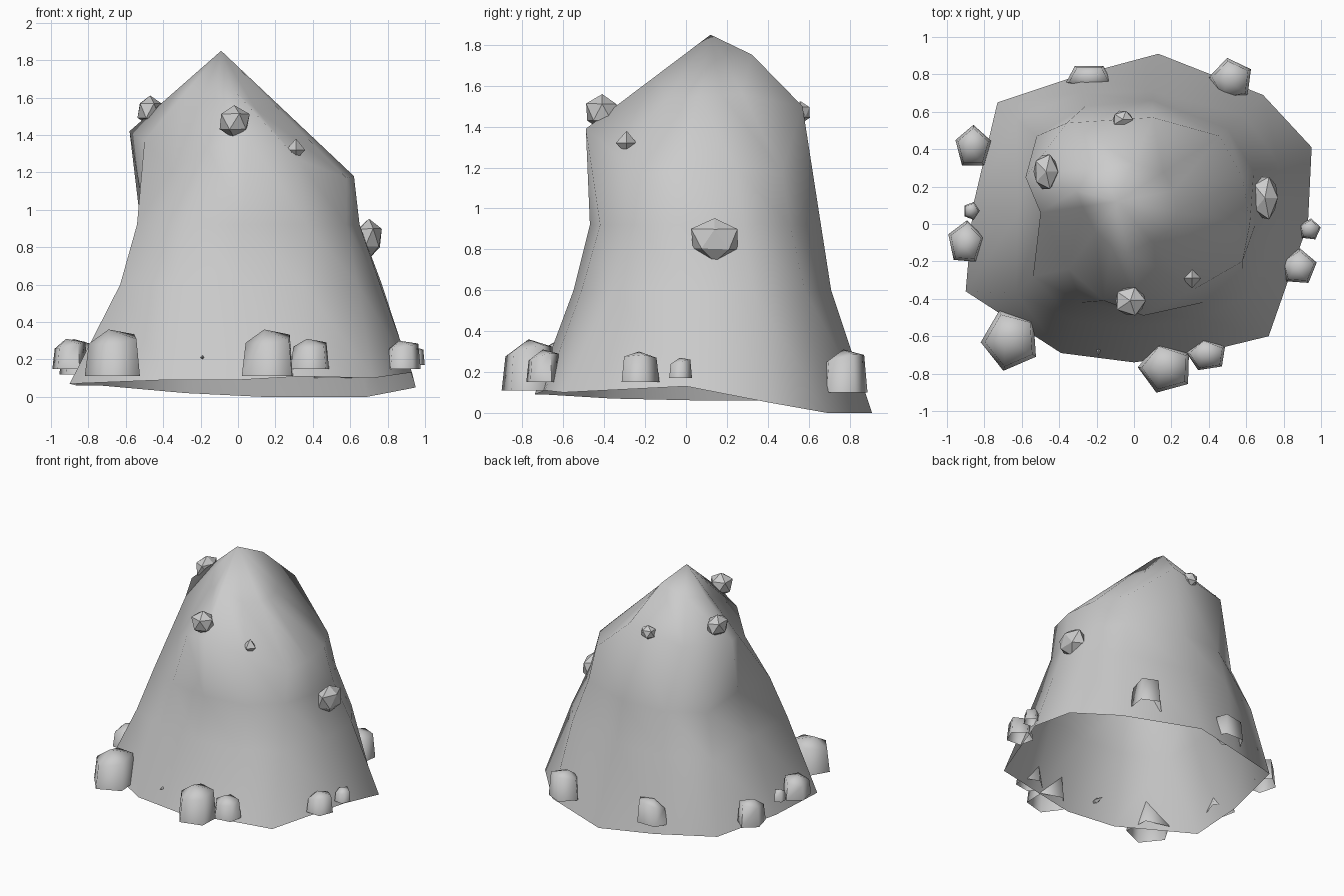
import bpy, bmesh, math, random
from mathutils import Vector

random.seed(4)

if "Cube" in bpy.data.objects:
    bpy.data.objects.remove(bpy.data.objects["Cube"])

stone = bpy.data.materials.new("stone grey")
stone.use_nodes = True
colour = (0.6, 0.6, 0.6, 1)
stone.diffuse_color = colour
stone.node_tree.nodes["Principled BSDF"].inputs["Base Color"].default_value = colour


def finish(bm, name, smooth_angle=None):
    """Turn a bmesh into a named object with the stone material."""
    bmesh.ops.recalc_face_normals(bm, faces=bm.faces[:])
    mesh = bpy.data.meshes.new(name)
    bm.to_mesh(mesh)
    bm.free()
    mesh.materials.append(stone)
    obj = bpy.data.objects.new(name, mesh)
    bpy.context.collection.objects.link(obj)
    if smooth_angle:
        bpy.ops.object.select_all(action="DESELECT")
        obj.select_set(True)
        bpy.context.view_layer.objects.active = obj
        bpy.ops.object.shade_smooth_by_angle(angle=math.radians(smooth_angle))
    return obj


def bridge(bm, lower, upper):
    """Join two closed rings of vertices with quads."""
    count = len(lower)
    for i in range(count):
        j = (i + 1) % count
        bm.faces.new((lower[i], lower[j], upper[j], upper[i]))


def cap(bm, ring, tip):
    """Close a ring with a fan to one point."""
    for i in range(len(ring)):
        bm.faces.new((ring[i], ring[(i + 1) % len(ring)], tip))


# Mound: an open shell lofted through irregular rings, clockwise from the back
foot = [(.13, .91, 0), (.69, .69, 0), (.95, .41, .05), (.93, 0, .13),
        (.72, -.6, .1), (.35, -.69, .11), (0, -.74, .09), (-.39, -.69, .09),
        (-.9, -.36, .07), (-.86, .1, .06), (-.73, .65, .06), (-.28, .8, .02)]
waist = [(.1, .71), (.59, .58), (.77, .33), (.76, 0), (.64, -.36), (.35, -.51),
         (.02, -.55), (-.32, -.52), (-.63, -.37), (-.62, .05), (-.63, .56), (-.29, .7)]
neck = [(.1, .66), (.5, .51), (.64, .28), (.65, 0), (.58, -.24), (.37, -.42),
        (.03, -.47), (-.28, -.42), (-.54, -.28), (-.49, .05), (-.52, .47), (-.26, .63)]
shoulder = [(.1, .57, 1.5), (.46, .47, 1.18), (.58, .25, 1.19), (.62, 0, 1.18),
            (.58, -.2, 1.17), (.32, -.35, 1.27), (.05, -.49, 1.39), (-.16, -.41, 1.33),
            (-.35, -.24, 1.21), (-.5, .06, 1.37), (-.58, .25, 1.42), (-.36, .54, 1.42)]
# Height added to each crown point: ridges rise and valleys sink
lift = [.06, .01, 0, 0, 0, -.05, 0, -.01, .0, 0, 0, .04]
peak = Vector((-.09, .12, 1.85))
crown = [Vector(p).lerp(peak, 0.55) + Vector((0, 0, rise))
         for p, rise in zip(shoulder, lift)]

bm = bmesh.new()
levels = [foot, [(x, y, .6) for x, y in waist], [(x, y, .92) for x, y in neck],
          shoulder, crown]
rings = [[bm.verts.new(p) for p in level] for level in levels]
for lower, upper in zip(rings, rings[1:]):
    bridge(bm, lower, upper)
cap(bm, rings[-1], bm.verts.new(peak))
finish(bm, "mound", 89)


def foot_stone(name, x, y, bottom, top, rx, ry, turn):
    """Upright five-sided stone with an open bottom and a low sloping tip."""
    bm = bmesh.new()
    height = top - bottom
    rings = []
    for level, scale in ((0, 1), (0.78, 0.86)):
        ring = []
        for i in range(5):
            a = turn + math.tau * i / 5
            tilt = 0.12 * height * math.sin(a + turn) if level else 0
            ring.append(bm.verts.new((x + rx * scale * math.cos(a),
                                      y + ry * scale * math.sin(a),
                                      bottom + height * level + tilt)))
        rings.append(ring)
    bridge(bm, rings[0], rings[1])
    cap(bm, rings[1], bm.verts.new((x - 0.2 * rx, y, top)))
    finish(bm, name, 75)


# Stones around the foot: x, y, bottom, top, half widths, turn
for i, spec in enumerate([
        (-.24, .78, .1, .29, .13, .08, .94), (.52, .77, .1, .31, .12, .12, .5),
        (-.86, .41, .12, .31, .1, .12, .3), (-.87, .07, .17, .26, .045, .05, 0),
        (-.9, -.1, .15, .31, .1, .12, 1.5), (-.66, -.62, .11, .36, .16, .17, .7),
        (.17, -.77, .11, .36, .15, .14, .6), (.39, -.7, .15, .31, .11, .09, .5),
        (.88, -.23, .15, .3, .1, .1, 1.5), (.94, -.03, .17, .27, .06, .06, .2)]):
    foot_stone(f"foot_stone_{i + 1}", *spec)


def wall_stone(name, centre, size, detail):
    """Faceted lump set into the wall."""
    bm = bmesh.new()
    if detail:
        bmesh.ops.create_icosphere(bm, subdivisions=1, radius=1)
    else:
        bmesh.ops.create_uvsphere(bm, u_segments=4, v_segments=2, radius=1)
    for v in bm.verts:
        v.co *= random.uniform(0.95, 1.1)
        v.co = Vector(c + s * k for c, s, k in zip(centre, size, v.co))
    finish(bm, name)


# Stones on the walls
for i, (centre, size, detail) in enumerate([
        ((-.02, -.41, 1.47), (.09, .085, .09), True),
        ((.31, -.29, 1.32), (.05, .05, .055), False),
        ((.7, .14, .85), (.075, .125, .105), True),
        ((-.47, .28, 1.53), (.07, .1, .08), True),
        ((-.06, .56, 1.47), (.06, .05, .055), True),
        ((-.19, -.645, .21), (.02, .06, .02), False)]):
    wall_stone(f"wall_stone_{i + 1}", centre, size, detail)
